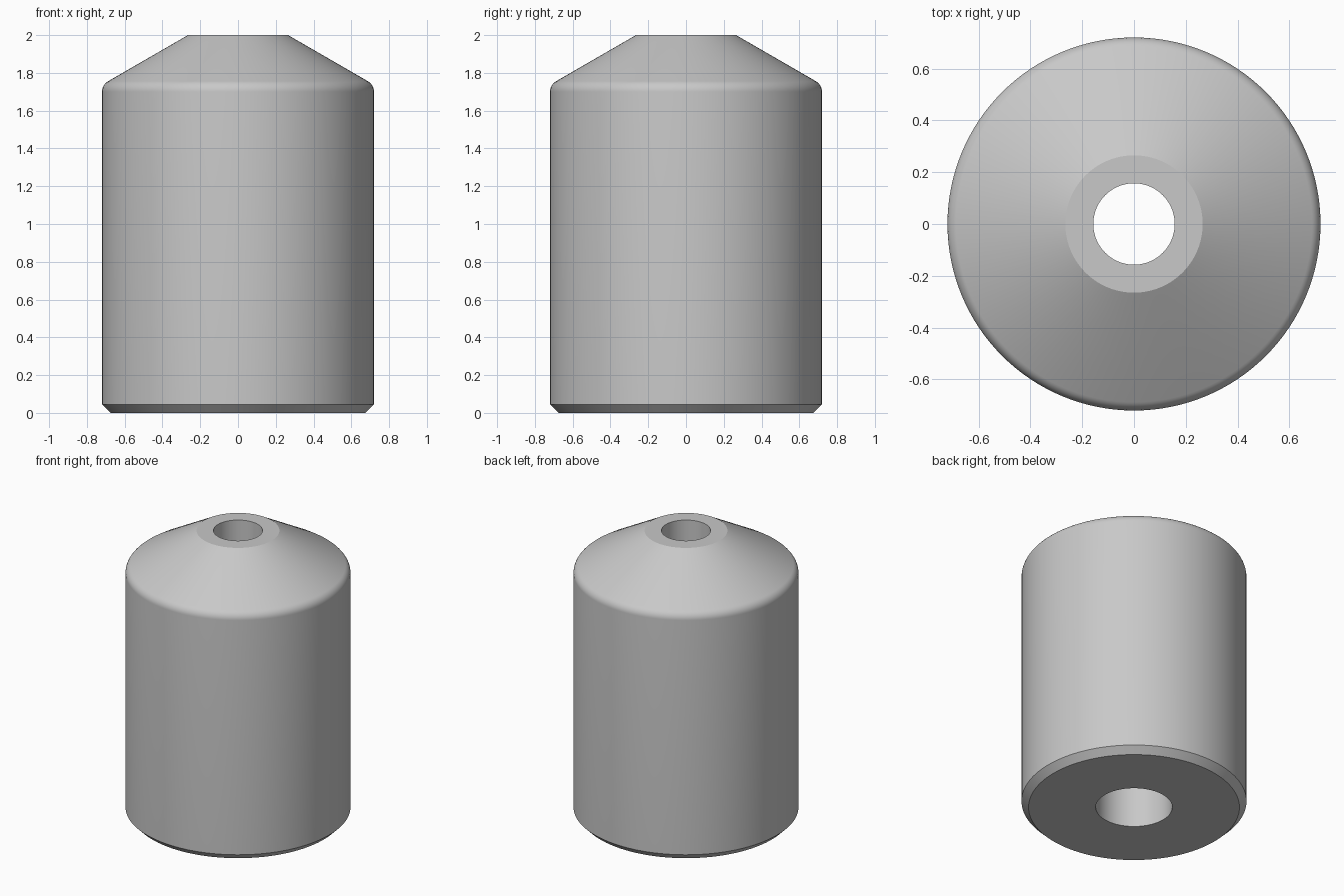
import bpy, bmesh, math
from mathutils import Matrix, Vector

if "Cube" in bpy.data.objects:
    bpy.data.objects.remove(bpy.data.objects["Cube"], do_unlink=True)

SEGMENTS = 128
RADIUS, HEIGHT, CHAMFER = 0.72, 2.0, 0.045
TIP_RADIUS, TOP_HOLE, BOTTOM_HOLE = 0.265, 0.157, 0.245
FILLET, SLOPE = 0.065, math.radians(30)

# Plain grey metal
grey = bpy.data.materials.new("grey_metal")
grey.use_nodes = True
colour = (0.58, 0.58, 0.58, 1)
grey.diffuse_color = colour
grey.node_tree.nodes["Principled BSDF"].inputs["Base Color"].default_value = colour

# Rounded shoulder between the wall and the sloping top
corner_z = HEIGHT - (RADIUS - TIP_RADIUS) * math.tan(SLOPE)
centre_r = RADIUS - FILLET
centre_z = corner_z - FILLET * math.tan(SLOPE)
shoulder = []
for i in range(9):
    a = math.radians(60) * i / 8
    shoulder.append((centre_r + FILLET * math.cos(a), centre_z + FILLET * math.sin(a)))

# Closed half section: chamfered base, wall, shoulder, tip, stepped bore
profile = [(BOTTOM_HOLE, 0), (RADIUS - CHAMFER, 0), (RADIUS, CHAMFER)]
profile += shoulder
profile += [(TIP_RADIUS, HEIGHT), (TOP_HOLE, HEIGHT), (TOP_HOLE, 1.65), (BOTTOM_HOLE, 1.6)]

# Revolve the section around the vertical axis
bm = bmesh.new()
verts = [bm.verts.new((r, 0, z)) for r, z in profile]
edges = [bm.edges.new((v, verts[(i + 1) % len(verts)])) for i, v in enumerate(verts)]
bmesh.ops.spin(bm, geom=verts + edges, cent=(0, 0, 0), axis=(0, 0, 1),
               angle=math.tau, steps=SEGMENTS, use_merge=True)
bmesh.ops.remove_doubles(bm, verts=bm.verts, dist=0.0001)
bmesh.ops.recalc_face_normals(bm, faces=bm.faces)

mesh = bpy.data.meshes.new("bored_body")
bm.to_mesh(mesh)
bm.free()
mesh.materials.append(grey)
body = bpy.data.objects.new("bored_body", mesh)
bpy.context.collection.objects.link(body)

# Smooth curves with crisp machined edges
bpy.ops.object.select_all(action="DESELECT")
body.select_set(True)
bpy.context.view_layer.objects.active = body
bpy.ops.object.shade_smooth_by_angle(angle=math.radians(25))
